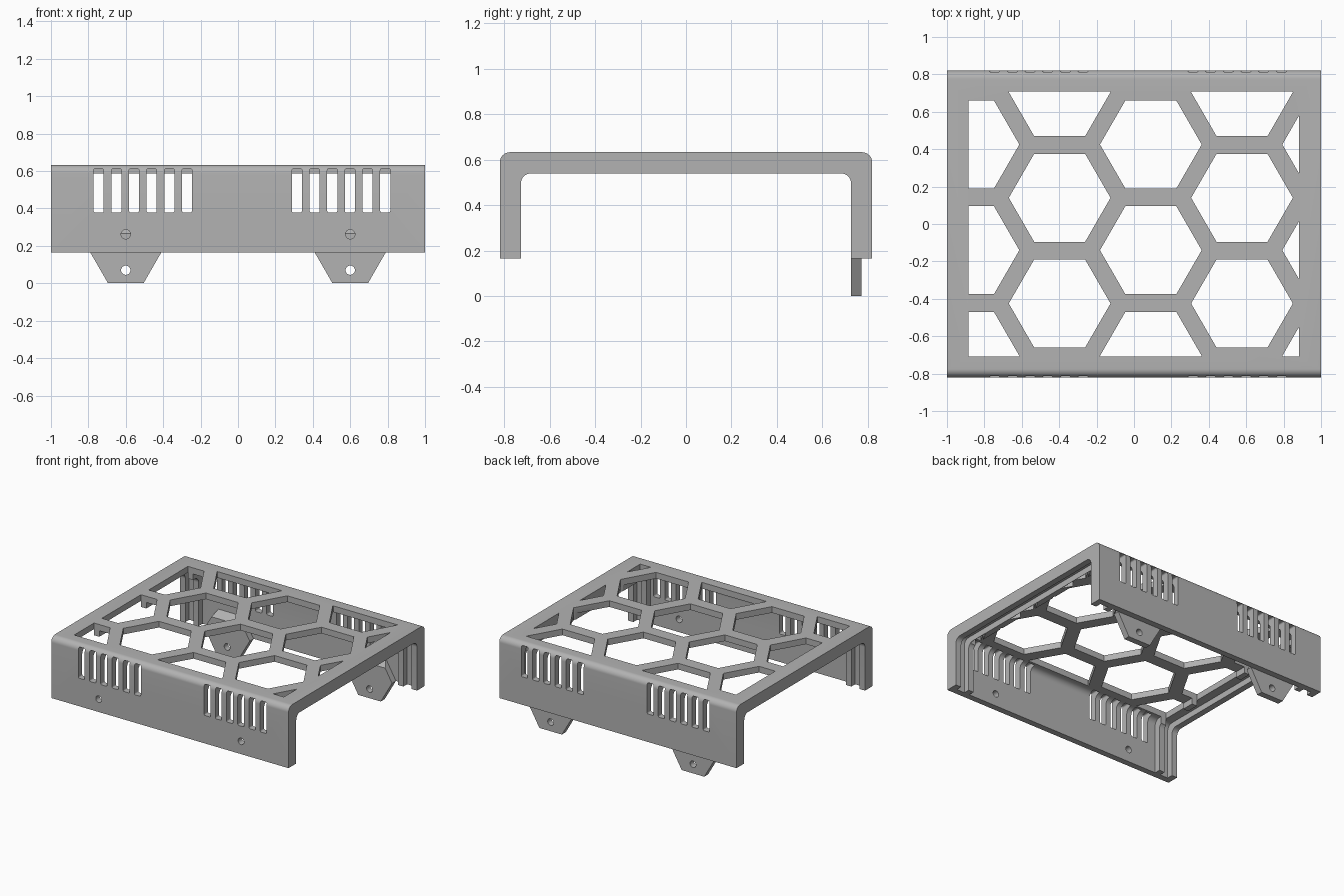
import bpy, bmesh, math

cube = bpy.data.objects.get("Cube")
if cube:
    bpy.data.objects.remove(cube, do_unlink=True)

# Main dimensions
HALF_Y, TOP, BOTTOM = 0.82, 0.633, 0.165
THICK, WALL, RADIUS = 0.093, 0.047, 0.045
RIB_OUT, RIB_IN = 0.885, 0.84

grey = bpy.data.materials.new("plain_grey")
grey.use_nodes = True
colour = (0.45, 0.45, 0.45, 1)
grey.diffuse_color = colour
grey.node_tree.nodes["Principled BSDF"].inputs["Base Color"].default_value = colour


def prisms(name, outlines, axis, spans):
    """One object holding an extruded outline for each pair of outline and span."""
    place = {"x": lambda a, b, d: (d, a, b),
             "y": lambda a, b, d: (a, d, b),
             "z": lambda a, b, d: (a, b, d)}[axis]
    bm = bmesh.new()
    for outline, (lo, hi) in zip(outlines, spans):
        rings = [[bm.verts.new(place(a, b, d)) for a, b in outline] for d in (lo, hi)]
        n = len(outline)
        bm.faces.new(rings[0])
        bm.faces.new(rings[1])
        for i in range(n):
            j = (i + 1) % n
            bm.faces.new((rings[0][i], rings[0][j], rings[1][j], rings[1][i]))
    bmesh.ops.recalc_face_normals(bm, faces=bm.faces)
    mesh = bpy.data.meshes.new(name)
    bm.to_mesh(mesh)
    bm.free()
    mesh.materials.append(grey)
    obj = bpy.data.objects.new(name, mesh)
    bpy.context.collection.objects.link(obj)
    return obj


def combine(obj, cutter, operation="DIFFERENCE"):
    """Apply a boolean and discard the cutter."""
    mod = obj.modifiers.new("cut", "BOOLEAN")
    mod.object, mod.operation, mod.solver = cutter, operation, "EXACT"
    graph = bpy.context.evaluated_depsgraph_get()
    mesh = bpy.data.meshes.new_from_object(obj.evaluated_get(graph))
    obj.modifiers.clear()
    obj.data = mesh
    bpy.data.objects.remove(cutter, do_unlink=True)


def ngon(cx, cy, r, n):
    return [(cx + r * math.cos(math.tau * i / n), cy + r * math.sin(math.tau * i / n))
            for i in range(n)]


def arc(cx, cy, r, start, steps):
    return [(cx + r * math.cos(start + math.pi / 2 * i / steps),
             cy + r * math.sin(start + math.pi / 2 * i / steps)) for i in range(steps + 1)]


def arch(inset, bottom):
    """Upright outline with two rounded top corners."""
    y, z = HALF_Y - inset - RADIUS, TOP - inset - RADIUS
    return ([(-y - RADIUS, bottom), (y + RADIUS, bottom)]
            + arc(y, z, RADIUS, 0, 10) + arc(-y, z, RADIUS, math.pi / 2, 10))


def rounded_slot(cx, half, lo, hi, r):
    out = []
    for k, (x, z) in enumerate([(cx + half - r, hi - r), (cx - half + r, hi - r),
                                (cx - half + r, lo + r), (cx + half - r, lo + r)]):
        out += arc(x, z, r, k * math.pi / 2, 4)
    return out


# Cover shell: solid arch, hollowed with end rims, panel grooves and ribs
shell = prisms("cover_shell", [arch(0, BOTTOM)], "x", [(-1, 1)])
combine(shell, prisms("hollow", [arch(THICK, 0)], "x", [(-1.1, 1.1)]))
wide = [(-1 + WALL, -RIB_OUT), (-RIB_IN, RIB_IN), (RIB_OUT, 1 - WALL)]
combine(shell, prisms("rooms", [arch(WALL, 0)] * 3, "x", wide))

# Honeycomb openings in the top, trimmed to a rectangular border
cells = []
for col in range(5):
    first = 0.705 if col % 2 else 0.425
    cells += [ngon(-0.885 + 0.4875 * col, first - 0.565 * row, 0.272, 6) for row in range(3)]
comb = prisms("honeycomb", cells, "z", [(0.5, 0.7)] * len(cells))
border = [(-RIB_OUT, -0.708), (0.882, -0.708), (0.882, 0.708), (-RIB_OUT, 0.708)]
combine(comb, prisms("border", [border], "z", [(0.45, 0.75)]), "INTERSECT")
combine(shell, comb)

# Vent slots at both ends of the front and back walls
for side in (-1, 1):
    slots = [rounded_slot(start + 0.0945 * i, 0.027, 0.378, 0.613, 0.01)
             for start in (-0.745, 0.315) for i in range(6)]
    span = sorted((side * 0.9, side * (HALF_Y - THICK)))
    combine(shell, prisms("vents", slots, "y", [span] * len(slots)))

# Screw holes through the front wall
holes = [ngon(x, 0.262, 0.025, 24) for x in (-0.6, 0.6)]
combine(shell, prisms("screw_holes", holes, "y", [(-0.9, -0.7)] * 2))

# Hexagonal fixing tabs inside the back wall, bevelled on top and drilled
parts = [shell]
inner = HALF_Y - WALL
for label, x in (("right", -0.6), ("left", 0.6)):
    tab = prisms("fixing_tab_" + label, [ngon(x, BOTTOM, 0.19, 6)], "y", [(inner - WALL, inner)])
    slope = [(0.70, 0.239), (0.80, 0.339), (0.80, 0.45), (0.70, 0.45)]
    combine(tab, prisms("slope", [slope], "x", [(x - 0.3, x + 0.3)]))
    combine(tab, prisms("drill", [ngon(x, 0.07, 0.025, 24)], "y", [(0.6, 0.9)]))
    parts.append(tab)

# Smooth the rounded corners, keep the other edges sharp
bpy.ops.object.select_all(action="DESELECT")
for obj in parts:
    obj.select_set(True)
bpy.context.view_layer.objects.active = shell
bpy.ops.object.shade_smooth_by_angle(angle=math.radians(30))
